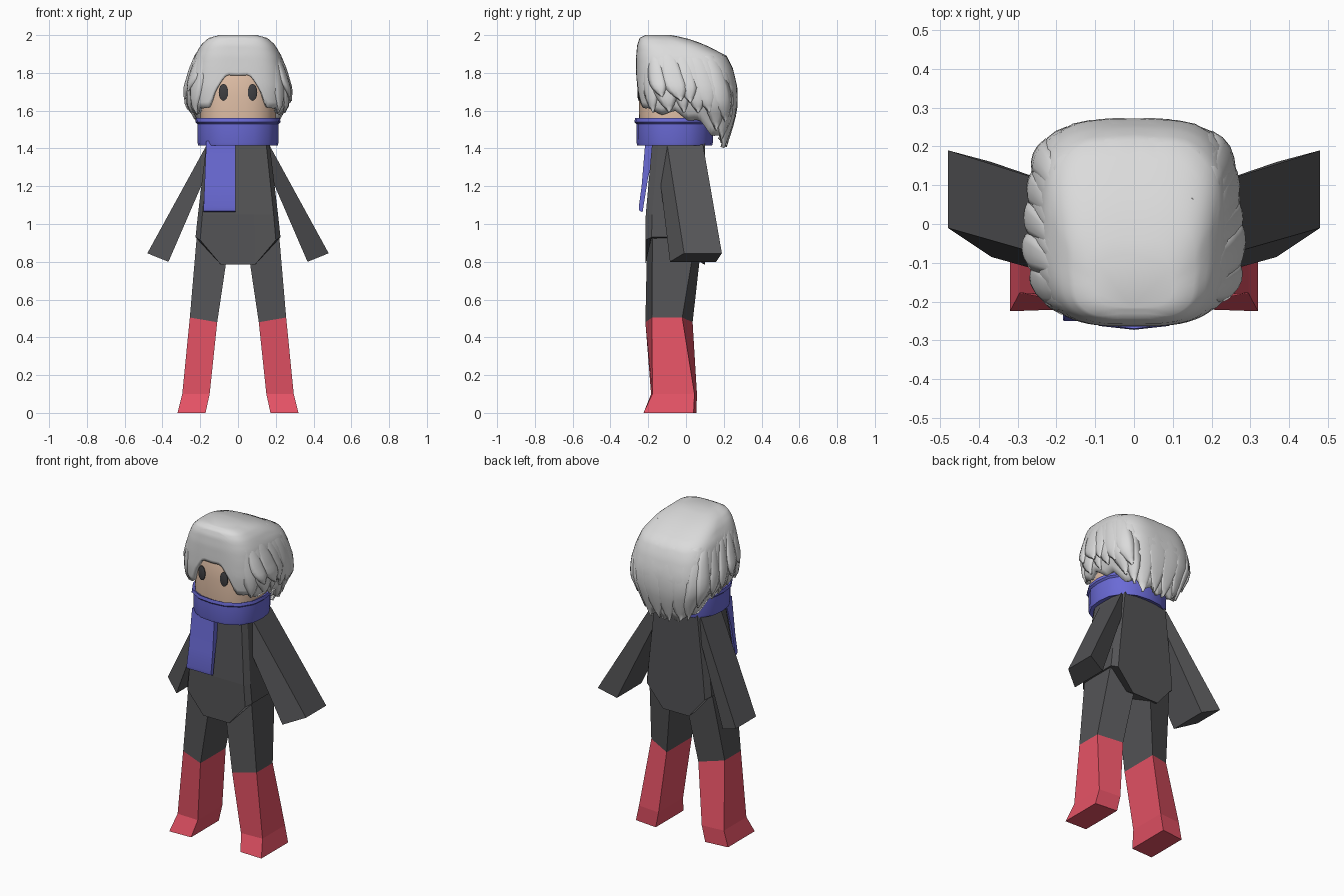
import bpy, bmesh, math, random
from mathutils import Vector

random.seed(4)
if "Cube" in bpy.data.objects:
    bpy.data.objects.remove(bpy.data.objects["Cube"])


def material(name, rgb):
    m = bpy.data.materials.new(name)
    m.use_nodes = True
    m.diffuse_color = (*rgb, 1)
    m.node_tree.nodes["Principled BSDF"].inputs["Base Color"].default_value = (*rgb, 1)
    return m


CLOTH = material("charcoal cloth", (0.088, 0.088, 0.093))
RED = material("red boots", (0.78, 0.085, 0.13))
BLUE = material("blue scarf", (0.145, 0.145, 0.67))
SKIN = material("skin", (0.76, 0.53, 0.39))
HAIR = material("silver hair", (0.71, 0.71, 0.71))
DARK = material("dark eyes", (0.05, 0.05, 0.055))


def loft(name, rings, mats, caps=(True, True), closed=True, smooth=None, thick=0):
    """Skin a list of point rings into one object."""
    bm = bmesh.new()
    rows = [[bm.verts.new(p) for p in ring] for ring in rings]
    n = len(rows[0])
    for a, b in zip(rows, rows[1:]):
        for i in range(n if closed else n - 1):
            j = (i + 1) % n
            bm.faces.new((a[i], a[j], b[j], b[i]))
    if caps[0]:
        bm.faces.new(rows[0])
    if caps[1]:
        bm.faces.new(rows[-1])
    if closed:
        bmesh.ops.recalc_face_normals(bm, faces=bm.faces)
    me = bpy.data.meshes.new(name)
    bm.to_mesh(me)
    bm.free()
    for m in mats:
        me.materials.append(m)
    ob = bpy.data.objects.new(name, me)
    bpy.context.collection.objects.link(ob)
    if thick:
        mod = ob.modifiers.new("thickness", 'SOLIDIFY')
        mod.thickness = thick
        mod.offset = -1
    if smooth:
        bpy.ops.object.select_all(action='DESELECT')
        ob.select_set(True)
        bpy.context.view_layer.objects.active = ob
        bpy.ops.object.shade_smooth_by_angle(angle=math.radians(smooth))
    return ob


def oval(phi, half, front, back, z, power):
    """Point on a rounded box outline; phi = 0 is the front."""
    s, c = math.sin(phi), math.cos(phi)
    k = (abs(s) ** power + abs(c) ** power) ** (-1 / power)
    mid, depth = (front + back) / 2, (back - front) / 2
    return Vector((half * s * k, mid - depth * c * k, z))


def ring(count, half, front, back, z, power=2.0):
    return [oval(i * math.tau / count, half, front, back, z, power) for i in range(count)]


def torso_ring(half, front, back, z, dip):
    """Box with cut corners; dip lowers the middle of the front and back."""
    right = [(0.4 * half, front, z - dip), (0.89 * half, front, z - 0.1 * dip),
             (half, front + 0.033, z), (half, back - 0.035, z),
             (0.89 * half, back, z - 0.1 * dip), (0.4 * half, back, z - dip)]
    return right + [(-x, y, h) for x, y, h in reversed(right)]


# torso: flat front and back with a pointed lower edge
loft("torso", [torso_ring(*r) for r in (
    (0.15, -0.17, 0.09, 1.5, 0), (0.168, -0.18, 0.1, 1.42, 0),
    (0.212, -0.213, 0.1, 1.05, 0), (0.225, -0.215, 0.1, 0.93, 0.145))], [CLOTH])

# legs with boots: z inner, z outer, x inner, x outer, front inner/outer, back inner/outer
LEG = ((0.95, 0.95, 0.04, 0.217, -0.205, -0.178, 0.088, 0.055),
       (0.48, 0.505, 0.11, 0.255, -0.215, -0.18, 0.035, -0.02),
       (0.10, 0.10, 0.15, 0.295, -0.185, -0.178, 0.058, 0.045),
       (0.0, 0.0, 0.172, 0.32, -0.22, -0.225, 0.055, 0.04))
for side, word in ((1, "left"), (-1, "right")):
    leg = [[(side * xi, fi, zi), (side * xo, fo, zo), (side * xo, bo, zo), (side * xi, bi, zi)]
           for zi, zo, xi, xo, fi, fo, bi, bo in LEG]
    ob = loft(word + "_leg", leg, [CLOTH, RED])
    for f in ob.data.polygons:
        f.material_index = int(f.center.z < 0.49)

    # arm: flared sleeve
    arm = [[(side * x, y, z) for x, y, z in sec] for sec in (
        ((0.165, 0.09, 1.42), (0.165, -0.1, 1.42), (0.135, -0.15, 1.34), (0.135, 0.08, 1.34)),
        ((0.48, 0.19, 0.845), (0.48, -0.01, 0.845), (0.368, -0.085, 0.80), (0.368, 0.16, 0.80)))]
    loft(word + "_arm", arm, [CLOTH])

# head
head = [ring(32, h, f, b, z, 2.6) for h, f, b, z in (
    (0.19, -0.235, 0.12, 1.45), (0.2, -0.248, 0.13, 1.56), (0.2, -0.25, 0.14, 1.68),
    (0.19, -0.245, 0.14, 1.8), (0.15, -0.21, 0.11, 1.9))]
loft("head", head, [SKIN], smooth=50)

# eyes: thin oval plates hugging the face
for side, word in ((1, "left"), (-1, "right")):
    eye = [[(side * 0.077 + 0.025 * s * math.cos(t), y + 0.1 * (0.025 * s * math.cos(t)) * side,
             1.697 + 0.045 * s * math.sin(t))
            for t in (i * math.tau / 16 for i in range(16))]
           for s, y in ((1.0, -0.246), (1.0, -0.251), (0.7, -0.255))]
    loft(word + "_eye", eye, [DARK], smooth=40)

# scarf: wrapped band with thin lips
wrap = [ring(16, 0.222 + d, -0.27 - d, 0.15 + d, z, 2.4) for d, z in (
    (-0.05, 1.43), (-0.012, 1.415), (-0.008, 1.43), (-0.007, 1.53),
    (0.003, 1.54), (0.0, 1.56), (-0.03, 1.545), (-0.04, 1.48))]
loft("scarf_band", wrap, [BLUE], smooth=30)

# scarf tail: side profile swept across its width
PROFILE = ((-0.215, 1.44), (-0.235, 1.2), (-0.25, 1.09), (-0.247, 1.07),
           (-0.23, 1.063), (-0.2, 1.25), (-0.15, 1.44))
tail = [[(x - lean * (1.44 - z), y, z) for y, z in PROFILE]
        for x, lean in ((-0.168, 0.04), (-0.012, 0.0))]
loft("scarf_tail", tail, [BLUE], smooth=30)

# hair silhouette: height, half width, front, back
HAIR_SHAPE = ((2.0, 0.1, -0.215, -0.08), (1.985, 0.155, -0.245, 0.0), (1.95, 0.195, -0.258, 0.1),
              (1.89, 0.23, -0.264, 0.215), (1.82, 0.248, -0.264, 0.25), (1.72, 0.26, -0.262, 0.272),
              (1.63, 0.255, -0.25, 0.272), (1.55, 0.215, -0.235, 0.258), (1.38, 0.16, -0.2, 0.205))
# lower edge of the hair: angle from the front, height
HEM = ((0.0, 1.785), (0.2, 1.765), (0.33, 1.735), (0.45, 1.69), (0.58, 1.61), (0.75, 1.585),
       (1.3, 1.57), (1.75, 1.53), (2.15, 1.46), (2.6, 1.42), (3.15, 1.41))


def lerp_table(table, x):
    """Linear look-up, for tables sorted up or down."""
    for a, b in zip(table, table[1:]):
        if min(a[0], b[0]) <= x <= max(a[0], b[0]):
            t = (x - a[0]) / (b[0] - a[0])
            return [p + (q - p) * t for p, q in zip(a[1:], b[1:])]
    return table[-1][1:]


def hem(phi):
    phi = abs((phi + math.pi) % math.tau - math.pi)
    return lerp_table(HEM, phi)[0]


def hair_point(phi, z, grow=1.0):
    half, front, back = lerp_table(HAIR_SHAPE, z)
    p = oval(phi, half, front, back, z, 3.4)
    mid = (front + back) / 2
    return Vector((p.x * grow, mid + (p.y - mid) * (1 + (grow - 1) * 0.4), z))


# hair cap with a smooth fringe and a notched hem
COLS, ROWS = 96, 18
cap = []
for r in range(ROWS + 1):
    t = (r / ROWS) ** 1.5
    row = []
    for i in range(COLS):
        notch = 0.03 * (1 - abs((i % 8) - 4) / 4)
        phi = i * math.tau / COLS
        row.append(hair_point(phi, 2 - t * (2 - hem(phi) - notch)))
    cap.append(row)
loft("hair_cap", cap, [HAIR], caps=(True, False), smooth=60, thick=0.03)


def lock(name, phi, width, top, bottom, grow, sweep):
    """Tapered lock of hair lying over the cap, ending in a point."""
    rows = []
    for r in range(11):
        t = r / 10
        w = width * (0.8 + 0.4 * t) * (1 - max(0, t - 0.55) ** 2 * 4.7)
        lift = 0.985 + (grow - 0.985) * min(1, t * 1.3)
        rows.append([hair_point(phi + sweep * t * t + w * c, top + (bottom - top) * t,
                                lift - 0.035 * c * c) for c in (1, 0.5, 0, -0.5, -1)])
    loft(name, rows, [HAIR], caps=(False, False), closed=False, smooth=60, thick=0.02)


# side locks in two overlapping layers, uneven in width and length
for side, word in ((1, "left"), (-1, "right")):
    for layer, (count, grow, top) in enumerate(((6, 1.06, 1.985), (5, 1.1, 1.95))):
        for k in range(count):
            phi = 0.85 + layer * 0.14 + k * 0.29
            low = hem(phi) + layer * 0.07 + random.uniform(-0.01, 0.06)
            lock(f"{word}_hair_lock_{layer}_{k}", side * phi, random.uniform(0.15, 0.23),
                 top - random.uniform(0, 0.05), low, grow + random.uniform(-0.03, 0.02),
                 side * random.uniform(0.02, 0.18))

# broad overlapping locks down the back
for k in range(4):
    phi = math.pi + (k - 1.5) * 0.38
    lock(f"back_hair_lock_{k}", phi, 0.3, 1.94, 1.40 + random.uniform(0, 0.03), 1.03, 0)
